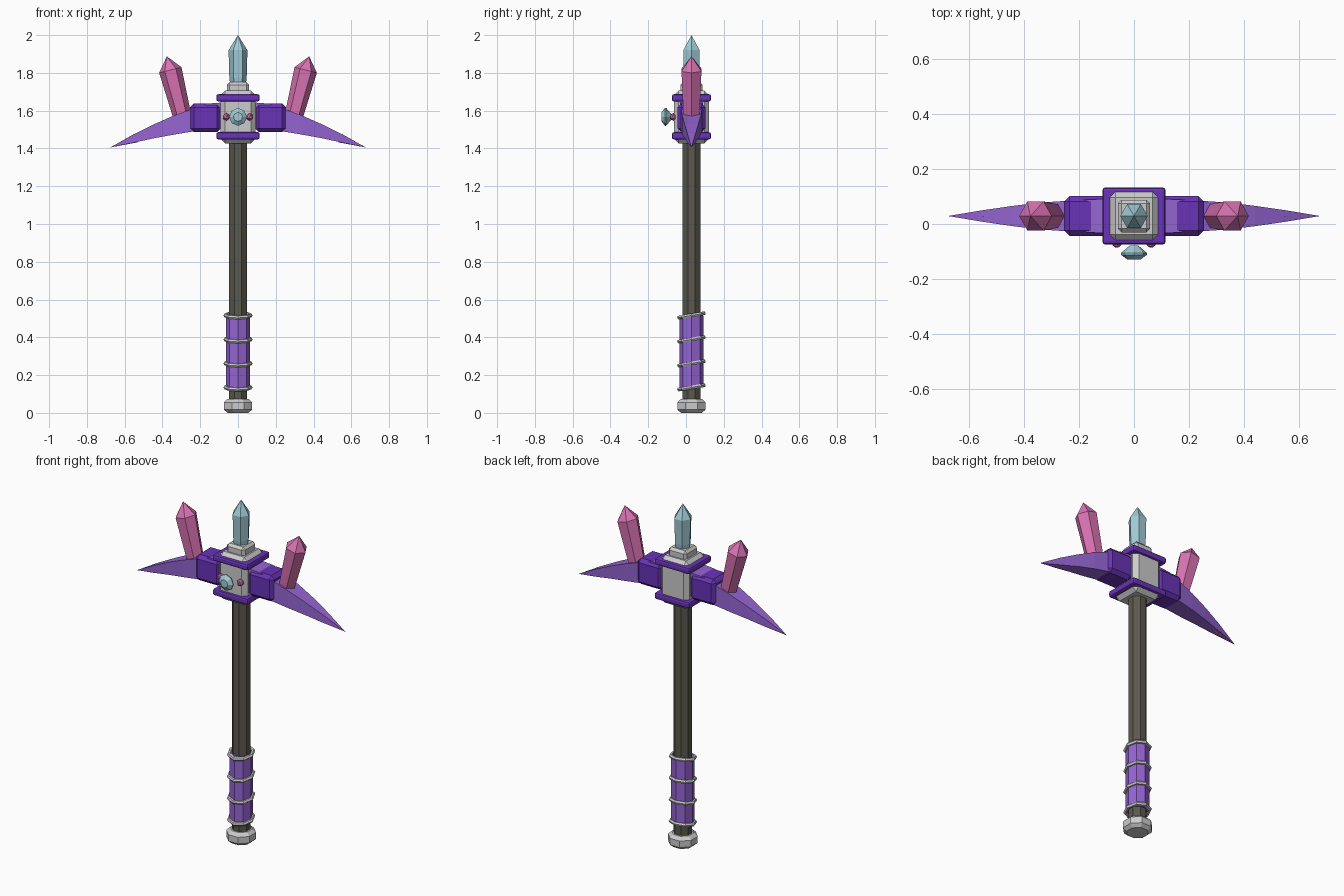
import bpy, bmesh, math
from mathutils import Matrix, Vector

cube = bpy.data.objects.get("Cube")
if cube:
    bpy.data.objects.remove(cube, do_unlink=True)

Y = 0.029  # depth of the shaft axis


def material(name, rgb):
    m = bpy.data.materials.new(name)
    m.use_nodes = True
    m.diffuse_color = (*rgb, 1)
    m.node_tree.nodes["Principled BSDF"].inputs["Base Color"].default_value = (*rgb, 1)
    return m


SILVER = material("silver", (0.60, 0.60, 0.61))
LILAC = material("light purple", (0.30, 0.13, 0.65))
PURPLE = material("deep purple", (0.14, 0.033, 0.47))
WOOD = material("dark olive", (0.105, 0.10, 0.075))
PINK = material("pink", (0.69, 0.17, 0.45))
ICE = material("pale blue", (0.35, 0.60, 0.67))


def finish(name, bm, mat, matrix=Matrix()):
    bmesh.ops.remove_doubles(bm, verts=bm.verts, dist=0.0001)
    bmesh.ops.transform(bm, matrix=matrix, verts=bm.verts)
    bmesh.ops.recalc_face_normals(bm, faces=bm.faces)
    me = bpy.data.meshes.new(name)
    bm.to_mesh(me)
    bm.free()
    me.materials.append(mat)
    ob = bpy.data.objects.new(name, me)
    bpy.context.scene.collection.objects.link(ob)
    return ob


def loft(bm, rings):
    """Skin a list of equally sized vertex loops and cap both ends."""
    loops = [[bm.verts.new(p) for p in ring] for ring in rings]
    n = len(loops[0])
    for a, b in zip(loops, loops[1:]):
        for i in range(n):
            j = (i + 1) % n
            bm.faces.new((a[i], a[j], b[j], b[i]))
    bm.faces.new(loops[0])
    bm.faces.new(loops[-1])


def turned(name, profile, sides, mat, matrix, turn=0.0):
    """Faceted solid of revolution from (height, radius) pairs."""
    bm = bmesh.new()
    angles = [turn + math.tau * i / sides for i in range(sides)]
    loft(bm, [[(r * math.cos(a), r * math.sin(a), z) for a in angles] for z, r in profile])
    return finish(name, bm, mat, matrix)


def box(name, center, size, mat, bevel, segments=1):
    bm = bmesh.new()
    bmesh.ops.create_cube(bm, size=1)
    bmesh.ops.scale(bm, vec=size, verts=bm.verts)
    bmesh.ops.bevel(bm, geom=bm.edges[:], offset=bevel, segments=segments,
                    profile=0.5, affect='EDGES')
    return finish(name, bm, mat, Matrix.Translation(center))


def along(start, end):
    """Matrix placing local z along the line from start to end."""
    d = Vector(end) - Vector(start)
    lean = math.atan2(d.x, d.z)
    return Matrix.Translation(start) @ Matrix.Rotation(lean, 4, 'Y')


AXIS = Matrix.Translation((0, Y, 0))
EIGHTH = math.pi / 8

# Shaft, pommel and grip
turned("shaft", [(0.04, 0.051), (1.46, 0.051)], 8, WOOD, AXIS, EIGHTH)
turned("pommel", [(0, 0.06), (0.018, 0.081), (0.056, 0.081), (0.074, 0.06)],
       8, SILVER, AXIS, EIGHTH)
turned("grip", [(0.135, 0.063), (0.516, 0.063)], 8, LILAC, AXIS)

# Tilted wire rings round the grip
for k in range(4):
    bm = bmesh.new()
    tube = [(0.066 + 0.011 * math.cos(a), 0.011 * math.sin(a))
            for a in [math.tau * i / 6 for i in range(6)]]
    loops = [[bm.verts.new((r * math.cos(t), r * math.sin(t), z)) for r, z in tube]
             for t in [math.tau * i / 8 for i in range(8)]]
    for i in range(8):
        a, b = loops[i], loops[(i + 1) % 8]
        for j in range(6):
            bm.faces.new((a[j], a[(j + 1) % 6], b[(j + 1) % 6], b[j]))
    finish(f"grip_ring_{k + 1}", bm, SILVER,
           Matrix.Translation((0, Y, 0.135 + 0.127 * k)) @ Matrix.Rotation(0.17, 4, 'X'))

# Head block with its collars and cap
box("head_core", (0, Y, 1.566), (0.184, 0.184, 0.28), SILVER, 0.024)
box("upper_collar", (0, Y, 1.668), (0.23, 0.208, 0.038), PURPLE, 0.011, 2)
box("lower_collar", (0, Y, 1.467), (0.23, 0.208, 0.038), PURPLE, 0.011, 2)
box("crystal_socket", (0, Y, 1.721), (0.118, 0.118, 0.06), SILVER, 0.014)

# Top crystal
turned("top_crystal", [(1.735, 0.041), (1.775, 0.046), (1.92, 0.05), (2.0, 0)],
       6, ICE, AXIS)

# Curved blade: x, lower z, upper z, half depth
half = [(0.1, 1.503, 1.642, 0.062), (0.17, 1.50, 1.637, 0.06),
        (0.25, 1.488, 1.607, 0.055), (0.34, 1.473, 1.574, 0.049),
        (0.44, 1.455, 1.53, 0.037), (0.55, 1.431, 1.476, 0.021),
        (0.67, 1.407, 1.409, 0.001)]
sections = [(-x, lo, hi, d) for x, lo, hi, d in reversed(half)] + half
bm = bmesh.new()
loft(bm, [[(x, Y - d, lo), (x, Y + d, lo), (x, Y + d, hi), (x, Y - d, hi)]
          for x, lo, hi, d in sections])
finish("blade", bm, LILAC)

# Mirrored parts of the head
for side, s in (("left", 1), ("right", -1)):
    box(f"{side}_blade_clamp", (s * 0.172, Y, 1.562), (0.164, 0.146, 0.152), PURPLE, 0.02)
    turned(f"{side}_crystal", [(-0.06, 0.046), (0, 0.05), (0.222, 0.061), (0.297, 0)],
           6, PINK, along((s * 0.303, Y, 1.6), (s * 0.377, Y, 1.888)))
    turned(f"{side}_blade_tip", [(0, 0.024), (0.146, 0)], 6, PINK,
           along((s * 0.54, Y, 1.455), (s * 0.674, Y, 1.406)))
    bm = bmesh.new()
    bmesh.ops.create_icosphere(bm, subdivisions=1, radius=0.021)
    finish(f"{side}_stud", bm, PINK, Matrix.Translation((s * 0.062, -0.067, 1.567)))

# Cut gem floating before the head, facing the front
turned("front_gem", [(-0.078, 0.015), (-0.105, 0.047), (-0.112, 0.047), (-0.129, 0.024)],
       8, ICE, Matrix.Translation((0, 0, 1.567)) @ Matrix.Rotation(-math.pi / 2, 4, 'X'))
